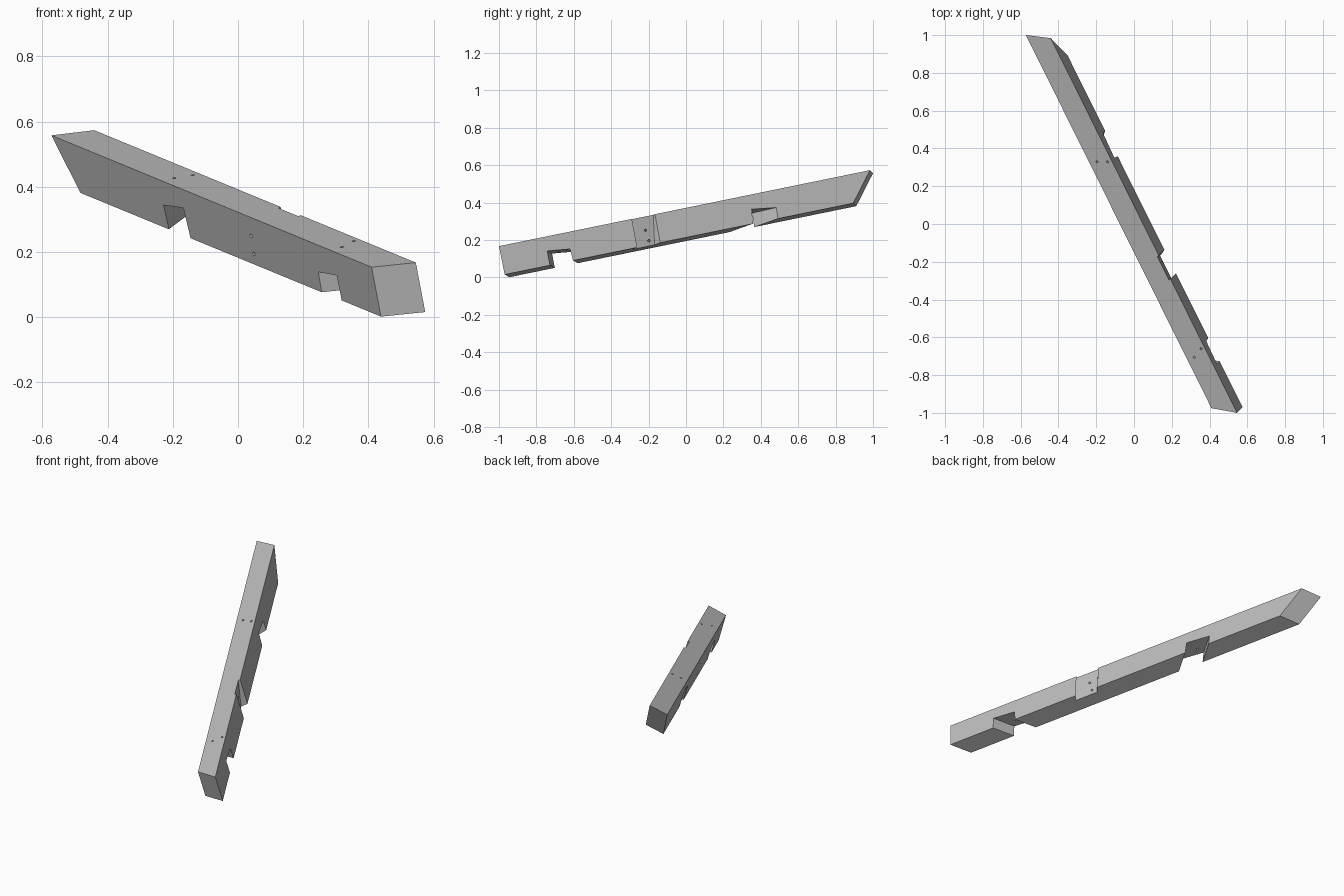
import bpy
import bmesh
from mathutils import Matrix, Vector

cube = bpy.data.objects.get("Cube")
if cube:
    bpy.data.objects.remove(cube, do_unlink=True)

# Beam axes: along its length, across its width, and up through its depth
along = Vector((-0.438, 0.8805, 0.1803)).normalized()
across = Vector((0.886, 0.393, 0.249))
across = (across - along * across.dot(along)).normalized()
up = across.cross(along)
frame = Matrix((across, along, up)).transposed().to_4x4()
frame.translation = (0.41, -0.975, 0.153)
WIDTH, DEPTH = 0.114, 0.157

timber = bpy.data.materials.new("grey_timber")
timber.use_nodes = True
GREY = (0.5, 0.5, 0.5, 1.0)
timber.diffuse_color = GREY
timber.node_tree.nodes["Principled BSDF"].inputs["Base Color"].default_value = GREY


def make_object(name, bm):
    bmesh.ops.recalc_face_normals(bm, faces=bm.faces)
    mesh = bpy.data.meshes.new(name)
    bm.to_mesh(mesh)
    bm.free()
    mesh.materials.append(timber)
    obj = bpy.data.objects.new(name, mesh)
    bpy.context.collection.objects.link(obj)
    obj.matrix_world = frame
    return obj


def solid(name, points):
    """Convex block through its corner points."""
    bm = bmesh.new()
    for p in points:
        bm.verts.new(p)
    bmesh.ops.convex_hull(bm, input=bm.verts)
    bmesh.ops.dissolve_limit(bm, angle_limit=0.02, verts=bm.verts, edges=bm.edges)
    return make_object(name, bm)


def notch(name, profile, skew, tilt):
    """Side profile swept right across the beam, sheared by skew and tilt."""
    return solid(name, [(x, u + skew * x, z + tilt * x)
                        for x in (-0.03, WIDTH + 0.03) for u, z in profile])


def drill(name, start, end, radius=0.006):
    """Round cutter between two points."""
    a, b = Vector(start), Vector(end)
    bm = bmesh.new()
    turn = (b - a).to_track_quat("Z", "Y").to_matrix().to_4x4()
    bmesh.ops.create_cone(bm, cap_ends=True, segments=12, radius1=radius,
                          radius2=radius, depth=(b - a).length,
                          matrix=Matrix.Translation((a + b) / 2) @ turn)
    return make_object(name, bm)


# Beam with skewed near end and compound-cut far end
beam = solid("rafter_beam", [
    (x, u, z)
    for x, z, near, far in ((0, 0, 0, 2.243), (WIDTH, 0, -0.079, 2.174),
                            (0, -DEPTH, -0.013, 2.093),
                            (WIDTH, -DEPTH, -0.092, 2.024))
    for u in (near, far)])

# Seat notches underneath
cutters = [
    notch("lower_seat_cutter", [(0.259, -0.2), (0.27, -0.078),
                                (0.404, -0.092), (0.402, -0.2)], -0.7, 0),
    notch("upper_seat_cutter", [(1.309, -0.22), (1.34, -0.063),
                                (1.484, -0.081), (1.465, -0.22)], 0.8, -0.137),
]

# Shallow side housing, deeper towards the bottom
cutters.append(solid("side_housing_cutter", [
    (x, u + lean + 0.55 * (x - WIDTH), z)
    for z, floor, lean in ((0.03, 0.005, 0.003), (-0.19, 0.04, -0.019))
    for x in (WIDTH - floor, WIDTH + 0.03)
    for u in (0.728, 0.868)]))

# Peg holes through the seats and the housing
for i, (x, u) in enumerate([(0.04, 1.463), (0.092, 1.44), (0.04, 0.288), (0.094, 0.315)]):
    cutters.append(drill(f"seat_hole_cutter_{i}", (x, u, 0.03), (x, u, -0.2)))
for i, z in enumerate((-0.063, -0.121)):
    cutters.append(drill(f"side_hole_cutter_{i}", (-0.03, 0.888, z + 0.003),
                         (0.15, 0.756, z - 0.014)))

# Cut everything out and discard the cutters
for cutter in cutters:
    cutter.hide_render = True
    cut = beam.modifiers.new(cutter.name, "BOOLEAN")
    cut.operation = "DIFFERENCE"
    cut.solver = "EXACT"
    cut.object = cutter
bpy.context.view_layer.update()
evaluated = beam.evaluated_get(bpy.context.evaluated_depsgraph_get())
result = bpy.data.meshes.new_from_object(evaluated)
beam.modifiers.clear()
beam.data = result
result.materials.clear()
result.materials.append(timber)
for face in result.polygons:
    face.material_index = 0
for cutter in cutters:
    bpy.data.objects.remove(cutter, do_unlink=True)
